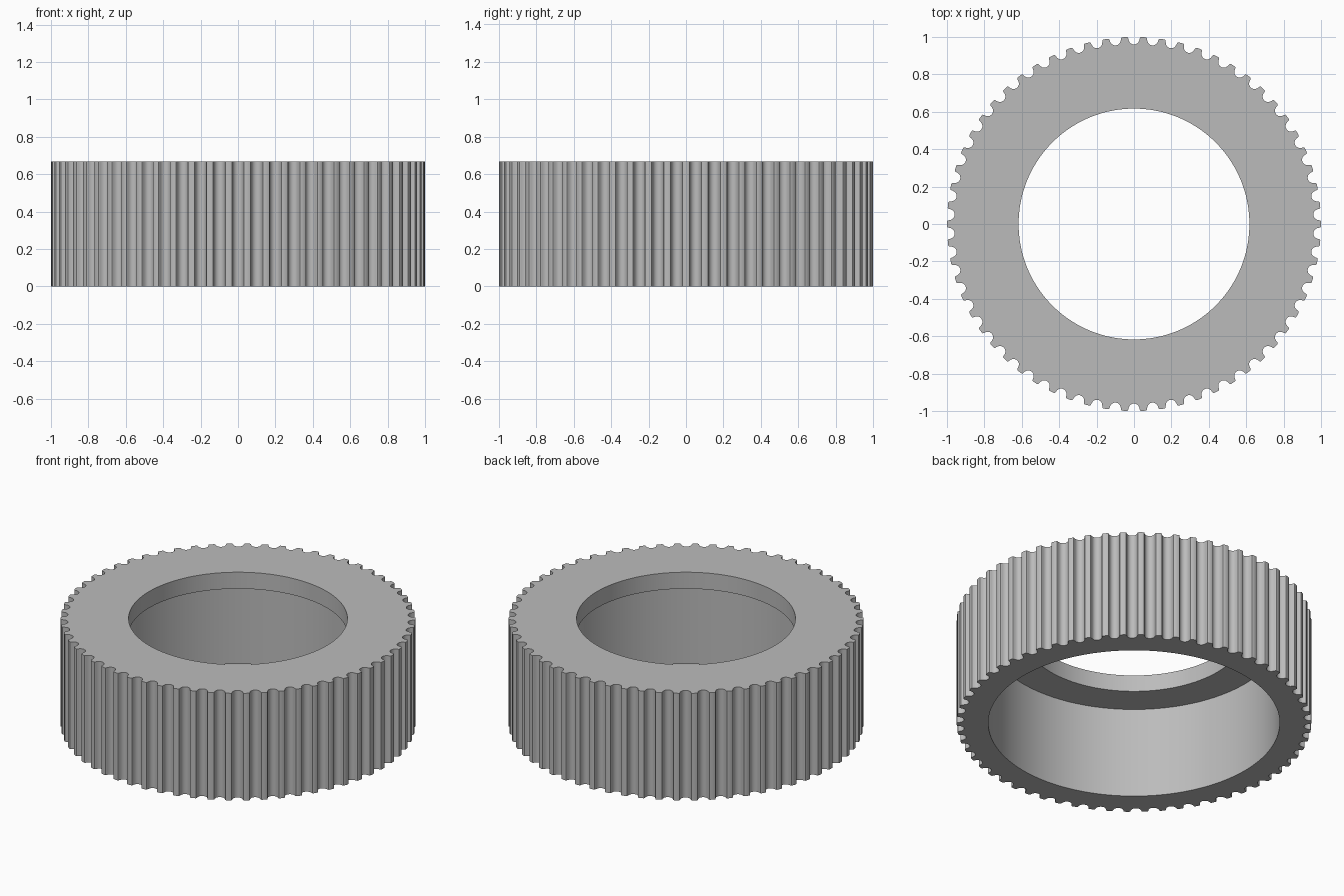
import bpy, bmesh, math

cube = bpy.data.objects.get("Cube")
if cube:
    bpy.data.objects.remove(cube, do_unlink=True)

TEETH = 62
PITCH = 2 * math.pi / TEETH
HEIGHT = 0.667
LEDGE = 0.564          # underside of the inner lip
LIP_RADIUS = 0.617
BORE_RADIUS = 0.822

# Half of one groove, from lip to floor: (sideways offset, depth)
HALF_GROOVE = [(0.0383, 0.0007), (0.0332, 0.0026), (0.0307, 0.0074),
               (0.0297, 0.0129), (0.0281, 0.0183), (0.0259, 0.0234),
               (0.0232, 0.0284), (0.0184, 0.0334), (0.0127, 0.0370),
               (0.0065, 0.0392), (0, 0.04)]


def toothed_outline():
    """Polar outline (angle, radius) of all teeth and grooves."""
    groove = HALF_GROOVE + [(-u, d) for u, d in HALF_GROOVE[-2::-1]]
    outline = []
    for i in range(TEETH):
        centre = math.pi / 2 + i * PITCH
        outline.append((centre - PITCH / 2, 1.0))      # middle of the tooth top
        for u, d in groove:
            outline.append((centre - math.atan2(u, 1 - d), math.hypot(u, 1 - d)))
    return outline


def add_ring(bm, outline, z, radius=None):
    return [bm.verts.new(((radius or r) * math.cos(a), (radius or r) * math.sin(a), z))
            for a, r in outline]


# Closed cross-section swept round: outer wall, top, lip, ledge, bore, bottom
outline = toothed_outline()
bm = bmesh.new()
rings = [add_ring(bm, outline, z, radius) for z, radius in (
    (0, None), (HEIGHT, None), (HEIGHT, LIP_RADIUS),
    (LEDGE, LIP_RADIUS), (LEDGE, BORE_RADIUS), (0, BORE_RADIUS))]
count = len(outline)
for k, lower in enumerate(rings):
    upper = rings[(k + 1) % len(rings)]
    for i in range(count):
        j = (i + 1) % count
        bm.faces.new((lower[i], lower[j], upper[j], upper[i]))
bmesh.ops.recalc_face_normals(bm, faces=bm.faces)

mesh = bpy.data.meshes.new("toothed_ring")
bm.to_mesh(mesh)
bm.free()
ring = bpy.data.objects.new("toothed_ring", mesh)
bpy.context.collection.objects.link(ring)

# Plain grey colour
grey = bpy.data.materials.new("grey")
grey.use_nodes = True
colour = (0.5, 0.5, 0.5, 1)
grey.diffuse_color = colour
grey.node_tree.nodes["Principled BSDF"].inputs["Base Color"].default_value = colour
mesh.materials.append(grey)

# Smooth walls with sharp rims and tooth edges
bpy.ops.object.select_all(action='DESELECT')
ring.select_set(True)
bpy.context.view_layer.objects.active = ring
bpy.ops.object.shade_smooth_by_angle(angle=math.radians(30))
